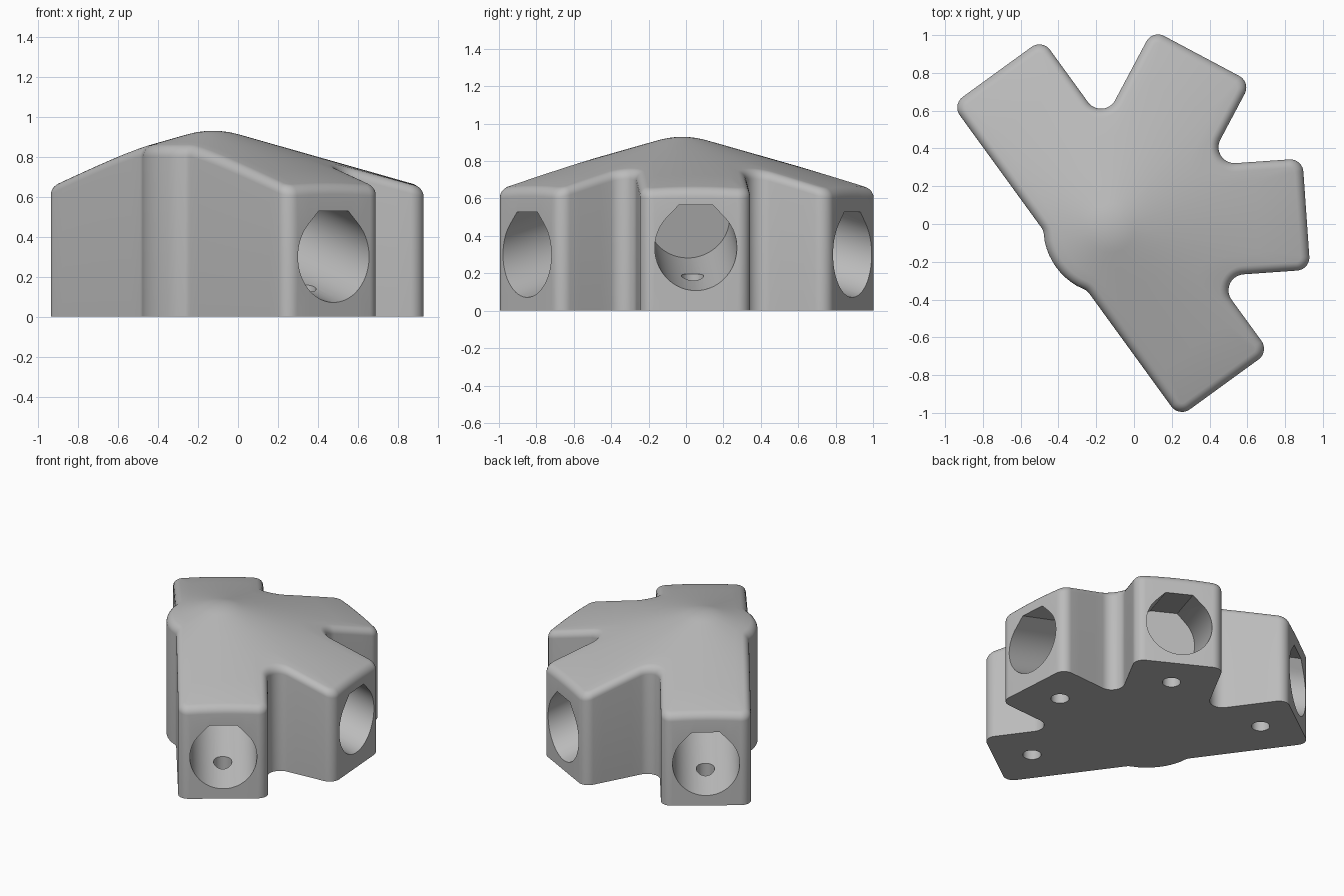
import bpy, bmesh, math
from mathutils import Vector

if "Cube" in bpy.data.objects:
    bpy.data.objects.remove(bpy.data.objects["Cube"])

HUB = Vector((-0.125, -0.02))
HALF = 0.295                    # half width of an arm
ROUND = 0.355                   # radius of the hub bulge
APEX, SLOPE, CAP = 0.948, 0.284, 0.13
EDGE = 0.045                    # rounding of the top rim
BORE, HOLE = 0.22, 0.06
# direction in degrees, length from hub, height of the bore mouth
ARMS = [(-54, 1.025, 0.30), (4, 1.04, 0.336), (62, 1.03, 0.30), (126, 1.02, 0.30)]


def polar(deg, r=1.0):
    a = math.radians(deg)
    return Vector((math.cos(a), math.sin(a))) * r


def roof(p):
    """Cone height with a softened tip."""
    d = (p - HUB).length
    return APEX - SLOPE * (d if d > CAP else CAP / 2 + d * d / (2 * CAP))


def make_outline():
    """Rounded footprint, counter-clockwise."""
    corners = []
    for i, (deg, length, _) in enumerate(ARMS):
        u, v = polar(deg), polar(deg + 90)
        corners.append((HUB + u * length - v * HALF, 0.07))
        corners.append((HUB + u * length + v * HALF, 0.07))
        if i < 3:
            nxt = ARMS[i + 1][0]
            reach = HALF / math.sin(math.radians(nxt - deg) / 2)
            corners.append((HUB + polar((deg + nxt) / 2, reach), 0.085))
    # hub bulge between the two opposite arms
    half = math.degrees(math.acos(HALF / ROUND))
    corners.append((HUB + polar(216 - half, ROUND), 0.07))
    for k in range(-4, 5):
        corners.append((HUB + polar(216 + k * 6, ROUND), 0))
    corners.append((HUB + polar(216 + half, ROUND), 0.07))

    pts = []
    for i, (p, r) in enumerate(corners):
        if r == 0:
            pts.append(p)
            continue
        a = (corners[i - 1][0] - p).normalized()
        b = (corners[(i + 1) % len(corners)][0] - p).normalized()
        half_angle = a.angle(b) / 2
        centre = p + (a + b).normalized() * (r / math.sin(half_angle))
        start = p + a * (r / math.tan(half_angle)) - centre
        end = p + b * (r / math.tan(half_angle)) - centre
        steps = max(3, round(start.angle(end) / 0.17))
        for k in range(steps + 1):
            pts.append(centre + start.slerp(end, k / steps).normalized() * r)
    # split the long straight runs
    dense = []
    for i, p in enumerate(pts):
        q = pts[(i + 1) % len(pts)]
        n = max(1, round((q - p).length / 0.07))
        dense += [p.lerp(q, k / n) for k in range(n)]
    return dense


def finish(name, bm):
    bmesh.ops.recalc_face_normals(bm, faces=bm.faces)
    mesh = bpy.data.meshes.new(name)
    bm.to_mesh(mesh)
    bm.free()
    obj = bpy.data.objects.new(name, mesh)
    bpy.context.collection.objects.link(obj)
    return obj


def loft(bm, rings):
    """Join successive rings of points with quads; return the vertex rings."""
    vr = [[bm.verts.new(p) for p in ring] for ring in rings]
    for a, b in zip(vr, vr[1:]):
        for i in range(len(a)):
            j = (i + 1) % len(a)
            bm.faces.new((a[i], a[j], b[j], b[i]))
    return vr


# Body: straight walls, rounded rim, conical roof
outline = make_outline()
count = len(outline)
inward = []
for i in range(count):
    t = (outline[(i + 1) % count] - outline[i]).normalized()
    t += (outline[i] - outline[i - 1]).normalized()
    t.normalize()
    inward.append(Vector((-t.y, t.x)))

rings = [[p.to_3d() for p in outline]]
for k in range(7):
    t = math.radians(15 * k)
    ring = []
    for p, n in zip(outline, inward):
        q = p + n * EDGE * (1 - math.cos(t))
        ring.append(Vector((q.x, q.y, roof(q) - EDGE * (1 - math.sin(t)))))
    rings.append(ring)
rim = [Vector((p.x, p.y)) for p in rings[-1]]


def roof_ring(points):
    return [Vector((q.x, q.y, roof(q))) for q in points]


for f in (0.75, 0.5, 0.25, 0):
    rings.append(roof_ring([HUB + (p - HUB).normalized() * (CAP + f * ((p - HUB).length - CAP))
                            for p in rim]))
for f in (0.8, 0.6, 0.4, 0.2):
    rings.append(roof_ring([HUB + (p - HUB).normalized() * CAP * f for p in rim]))

bm = bmesh.new()
vr = loft(bm, rings)
bm.faces.new(list(reversed(vr[0])))
tip = bm.verts.new((HUB.x, HUB.y, roof(HUB)))
for i in range(count):
    bm.faces.new((vr[-1][i], vr[-1][(i + 1) % count], tip))
body = finish("hub_connector", bm)

# Cutters: tilted bores with a clipped peak, and upright screw holes
profile = [polar(a, BORE) for a in range(135, 406, 6)] + [polar(45, BORE)]
flat = BORE * math.tan(math.radians(22.5))
profile += [Vector((flat, BORE)), Vector((-flat, BORE))]
tilt = math.atan(SLOPE)
bores, holes = bmesh.new(), bmesh.new()
for deg, length, height in ARMS:
    u, v = polar(deg).to_3d(), polar(deg + 90).to_3d()
    up = Vector((0, 0, 1))
    axis = up * math.sin(tilt) - u * math.cos(tilt)
    w = up * math.cos(tilt) + u * math.sin(tilt)
    mouth = HUB.to_3d() + u * length + up * height
    ends = [[mouth + axis * s + v * p.x + w * p.y for p in profile] for s in (-0.15, 0.577)]
    a, b = loft(bores, ends)
    bores.faces.new(a)
    bores.faces.new(b)
    foot = HUB.to_3d() + u * (length - 0.25)
    ends = [[foot + polar(k * 12, HOLE).to_3d() + up * z for k in range(30)]
            for z in (-0.1, height)]
    a, b = loft(holes, ends)
    holes.faces.new(a)
    holes.faces.new(b)

bpy.context.view_layer.objects.active = body
for name, cut in (("bore_cutter", bores), ("screw_hole_cutter", holes)):
    bmesh.ops.remove_doubles(cut, verts=cut.verts, dist=0.0001)
    cutter = finish(name, cut)
    cutter.hide_render = True
    mod = body.modifiers.new(name, "BOOLEAN")
    mod.operation = "DIFFERENCE"
    mod.solver = "EXACT"
    mod.object = cutter
    bpy.ops.object.modifier_apply(modifier=name)
    bpy.data.objects.remove(cutter)

# Colour and shading
grey = bpy.data.materials.new("plain_grey")
grey.use_nodes = True
colour = (0.5, 0.5, 0.5, 1)
grey.diffuse_color = colour
grey.node_tree.nodes["Principled BSDF"].inputs["Base Color"].default_value = colour
body.data.materials.clear()
body.data.materials.append(grey)
body.select_set(True)
bpy.ops.object.shade_smooth_by_angle(angle=math.radians(30))
